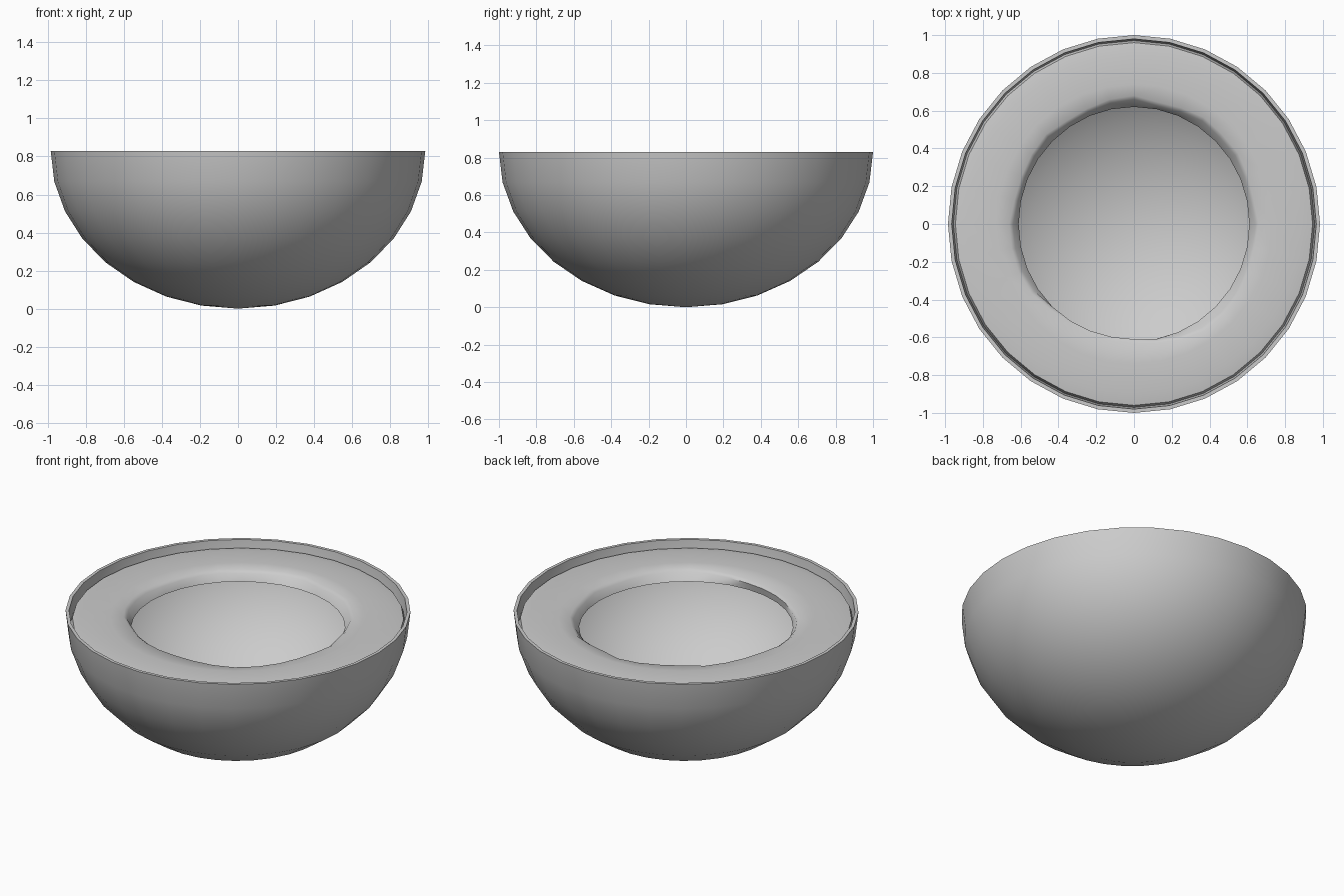
import bpy, bmesh, math

if "Cube" in bpy.data.objects:
    bpy.data.objects.remove(bpy.data.objects["Cube"])

SEG, RINGS = 32, 8
SX, H = 0.985, 0.83   # x stretch of the oval plan, rim height


def lathe(name, rings, tip_ends=(False, False)):
    """Skin a list of (radius function, z) rings; tip ends collapse to a point."""
    bm = bmesh.new()
    loops = []
    for i, (rf, z) in enumerate(rings):
        tip = (i == 0 and tip_ends[0]) or (i == len(rings) - 1 and tip_ends[1])
        if tip:
            loops.append([bm.verts.new((0, 0, z))] * SEG)
            continue
        ring = []
        for k in range(SEG):
            a = 2 * math.pi * k / SEG
            r = rf(math.degrees(a))
            ring.append(bm.verts.new((SX * r * math.cos(a), r * math.sin(a), z)))
        loops.append(ring)
    for lo, hi in zip(loops, loops[1:]):
        for k in range(SEG):
            n = (k + 1) % SEG
            quad = list(dict.fromkeys((lo[k], lo[n], hi[n], hi[k])))
            bm.faces.new(quad)
    me = bpy.data.meshes.new(name)
    bm.to_mesh(me)
    bm.free()
    ob = bpy.data.objects.new(name, me)
    bpy.context.collection.objects.link(ob)
    bpy.ops.object.select_all(action='DESELECT')
    ob.select_set(True)
    bpy.context.view_layer.objects.active = ob
    bpy.ops.object.shade_smooth_by_angle(angle=math.radians(50))
    return ob


def const(r):
    return lambda deg: r


# thin half shell: outer bowl up to the rim, then back down the inside
outer, inner = [], []
for i in range(RINGS + 1):
    t = math.pi / 2 * i / RINGS
    outer.append((const(math.sin(t)), H - H * math.cos(t)))
    inner.append((const(0.98 * math.sin(t)), H - 0.975 * H * math.cos(t)))
lathe("outer_shell", outer + inner[::-1], (True, True))

# ragged opening radius, one value every 15 degrees
LIP = [.65, .63, .655, .65, .66, .63, .66, .65, .63, .65, .64, .63,
       .65, .65, .65, .62, .615, .61, .61, .625, .66, .66, .65, .635]


def lip(deg):
    f = deg / 15
    i = int(f)
    return LIP[i % 24] + (LIP[(i + 1) % 24] - LIP[i % 24]) * (f - i)


# flesh ring set just below the rim, its inner edge turned down
lathe("flesh_ring", [
    (const(0.972), 0.75),
    (const(0.96), 0.785),
    (const(0.90), 0.795),
    (const(0.74), 0.795),
    (lambda d: lip(d) + 0.02, 0.79),
    (lip, 0.775),
    (const(0.62), 0.73),
])
